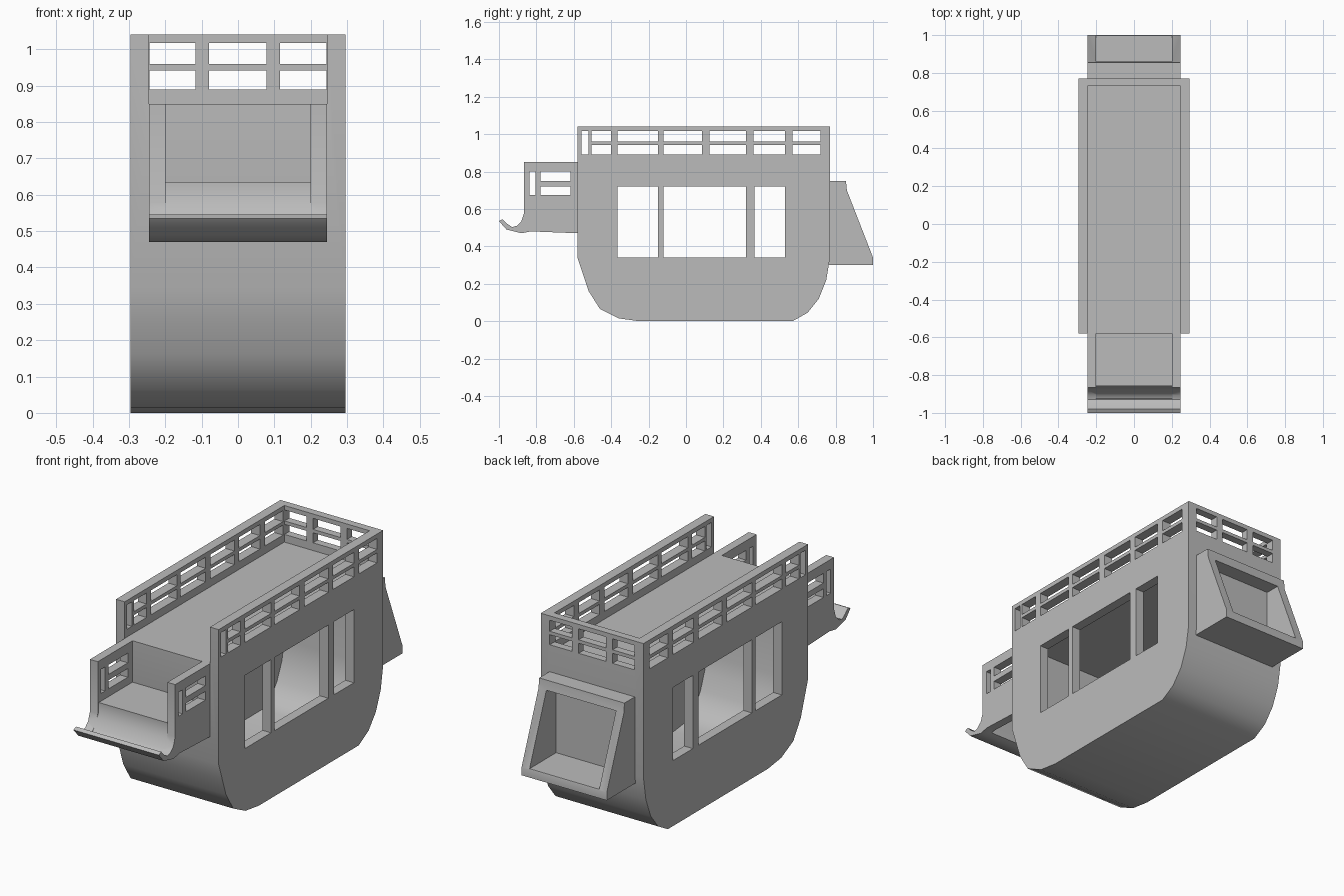
import bpy
import bmesh
import math

if "Cube" in bpy.data.objects:
    bpy.data.objects.remove(bpy.data.objects["Cube"], do_unlink=True)

grey = bpy.data.materials.new("plain_grey")
grey.use_nodes = True
colour = (0.5, 0.5, 0.5, 1)
grey.diffuse_color = colour
grey.node_tree.nodes["Principled BSDF"].inputs["Base Color"].default_value = colour


def prism(name, profile, half_width):
    """Solid made from a (y, z) side profile, spanning x = -half_width..half_width."""
    bm = bmesh.new()
    face = bm.faces.new([bm.verts.new((-half_width, y, z)) for y, z in profile])
    ext = bmesh.ops.extrude_face_region(bm, geom=[face])
    moved = [v for v in ext["geom"] if isinstance(v, bmesh.types.BMVert)]
    bmesh.ops.translate(bm, verts=moved, vec=(2 * half_width, 0, 0))
    bmesh.ops.recalc_face_normals(bm, faces=bm.faces)
    mesh = bpy.data.meshes.new(name)
    bm.to_mesh(mesh)
    bm.free()
    mesh.materials.append(grey)
    obj = bpy.data.objects.new(name, mesh)
    bpy.context.collection.objects.link(obj)
    return obj


def box(name, x0, x1, y0, y1, z0, z1):
    obj = prism(name, [(y0, z0), (y1, z0), (y1, z1), (y0, z1)], (x1 - x0) / 2)
    for v in obj.data.vertices:
        v.co.x += (x0 + x1) / 2
    return obj


def carve(obj, cutters):
    """Subtract every cutter, bake the result and discard the cutters."""
    for cutter in cutters:
        cutter.hide_render = True
        mod = obj.modifiers.new("cut", "BOOLEAN")
        mod.operation = "DIFFERENCE"
        mod.solver = "EXACT"
        mod.object = cutter
    deps = bpy.context.evaluated_depsgraph_get()
    baked = bpy.data.meshes.new_from_object(obj.evaluated_get(deps))
    obj.modifiers.clear()
    obj.data = baked
    for cutter in cutters:
        bpy.data.objects.remove(cutter, do_unlink=True)
    bpy.ops.object.select_all(action="DESELECT")
    obj.select_set(True)
    bpy.context.view_layer.objects.active = obj
    bpy.ops.object.shade_smooth_by_angle(angle=math.radians(38))


def side_hole(y0, y1, z0, z1):
    return box("hole", -1, 1, y0, y1, z0, z1)


# Coach body: rounded hull, hollow cabin, sunken roof deck
body = prism("coach_body", [
    (-0.58, 1.04), (-0.58, 0.34), (-0.55, 0.25), (-0.52, 0.16), (-0.46, 0.065),
    (-0.36, 0.015), (-0.25, 0), (0.57, 0), (0.65, 0.045), (0.71, 0.12),
    (0.75, 0.22), (0.77, 0.34), (0.77, 1.04)], 0.295)
cabin = prism("cabin_space", [
    (-0.53, 0.80), (-0.53, 0.34), (-0.50, 0.26), (-0.47, 0.18), (-0.42, 0.1),
    (-0.34, 0.06), (-0.25, 0.05), (0.55, 0.05), (0.62, 0.085), (0.67, 0.15),
    (0.71, 0.24), (0.73, 0.34), (0.73, 0.80)], 0.245)
cuts = [cabin, box("deck_space", -0.245, 0.245, -0.8, 0.73, 0.85, 1.3)]

# Cabin windows and the double row of openings in the roof rail
for y0, y1 in [(-0.365, -0.15), (-0.12, 0.32), (0.365, 0.53)]:
    cuts.append(side_hole(y0, y1, 0.34, 0.72))
rail_rows = [(0.89, 0.942), (0.96, 1.017)]
cuts.append(side_hole(-0.56, -0.52, 0.89, 1.017))
for z0, z1 in rail_rows:
    for y0, y1 in [(-0.505, -0.4), (-0.365, -0.15), (-0.12, 0.085),
                   (0.125, 0.32), (0.36, 0.53), (0.57, 0.72)]:
        cuts.append(side_hole(y0, y1, z0, z1))
    for x0, x1 in [(-0.244, -0.117), (-0.08, 0.078), (0.115, 0.244)]:
        cuts.append(box("hole", x0, x1, 0.7, 0.9, z0, z1))
carve(body, cuts)

# Driver box: side panels, seat and curled footboard
driver = prism("driver_box", [
    (-0.575, 0.85), (-0.865, 0.85), (-0.865, 0.58), (-0.88, 0.535), (-0.905, 0.51),
    (-0.93, 0.503), (-0.955, 0.52), (-0.98, 0.545), (-1.0, 0.535), (-0.96, 0.49),
    (-0.88, 0.47), (-0.83, 0.48), (-0.575, 0.47)], 0.245)
seat_space = prism("seat_space", [
    (-0.5, 1), (-0.5, 0.635), (-0.857, 0.635), (-0.857, 0.585), (-0.905, 0.505),
    (-0.925, 0.497), (-0.94, 0.6), (-0.94, 1)], 0.2)
under_seat = prism("under_seat_space", [
    (-0.5, 0.3), (-0.85, 0.3), (-0.85, 0.5), (-0.82, 0.585), (-0.5, 0.585)], 0.2)
carve(driver, [seat_space, under_seat,
               side_hole(-0.837, -0.805, 0.675, 0.8),
               side_hole(-0.778, -0.618, 0.675, 0.72),
               side_hole(-0.778, -0.618, 0.75, 0.8)])

# Rear luggage boot: sloped frame around an open recess
boot = prism("rear_boot", [
    (0.765, 0.75), (0.855, 0.75), (0.86, 0.7), (1.0, 0.34), (1.0, 0.3), (0.765, 0.3)], 0.245)
carve(boot, [box("boot_space", -0.2, 0.2, 0.78, 1.2, 0.345, 0.7)])
